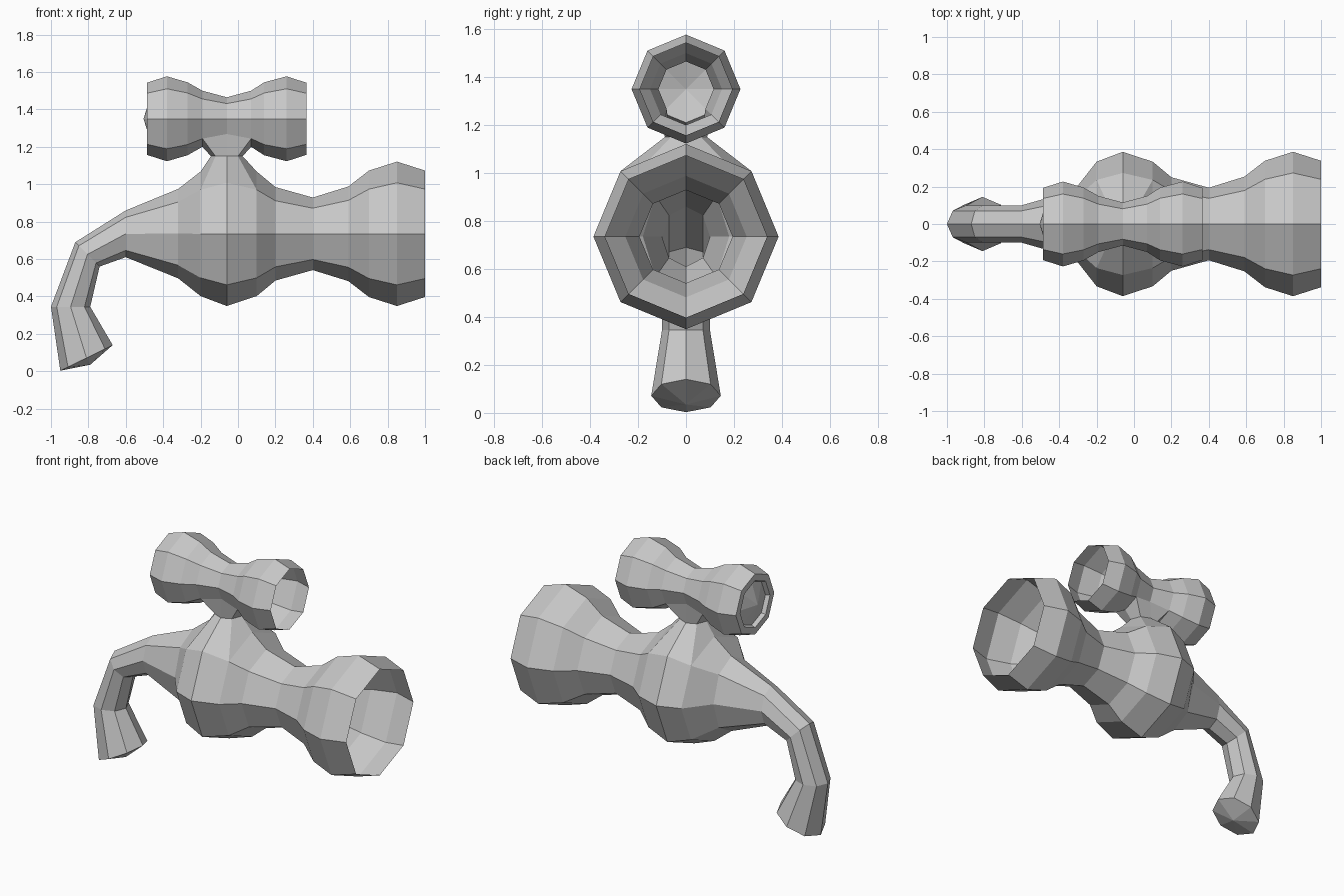
import bpy
from math import cos, sin, pi

cube = bpy.data.objects.get("Cube")
if cube:
    bpy.data.objects.remove(cube)

SIDES = 8
BODY_Z, HANDLE_Z = 0.735, 1.35

grey = bpy.data.materials.new("plain grey")
grey.use_nodes = True
COLOUR = (0.58, 0.58, 0.58, 1)
grey.diffuse_color = COLOUR
grey.node_tree.nodes["Principled BSDF"].inputs["Base Color"].default_value = COLOUR


def ring(top, bottom, half_width):
    """Octagon through a top and a bottom (x, z) point, with a given half width in y."""
    cx, cz = (top[0] + bottom[0]) / 2, (top[1] + bottom[1]) / 2
    points = []
    for i in range(SIDES):
        a = 2 * pi * i / SIDES
        points.append((cx + cos(a) * (top[0] - cx),
                       sin(a) * half_width,
                       cz + cos(a) * (top[1] - cz)))
    return points


def round_ring(x, r, z):
    return ring((x, z + r), (x, z - r), r)


def loft(name, rings, tip=None, holes=()):
    """Skin the rings, leaving out (segment, side) holes, with an optional end fan."""
    verts = [p for loop in rings for p in loop]
    faces = []
    for s in range(len(rings) - 1):
        for i in range(SIDES):
            if (s, i) not in holes:
                j = (i + 1) % SIDES
                a, b = s * SIDES, (s + 1) * SIDES
                faces.append((a + i, a + j, b + j, b + i))
    if tip:
        last = len(verts) - SIDES
        verts.append(tip)
        for i in range(SIDES):
            faces.append((last + i, last + (i + 1) % SIDES, len(verts) - 1))
    mesh = bpy.data.meshes.new(name)
    mesh.from_pydata(verts, [], faces)
    mesh.materials.append(grey)
    obj = bpy.data.objects.new(name, mesh)
    bpy.context.collection.objects.link(obj)
    return obj


# Body: open bell, waist and bulb, running into the bent spout
body_profile = [(1.0, 0.338), (0.85, 0.386), (0.70, 0.338), (0.59, 0.253),
                (0.40, 0.194), (0.20, 0.25), (0.10, 0.333), (-0.06, 0.386),
                (-0.20, 0.333)]
body_rings = [round_ring(x, r, BODY_Z) for x, r in body_profile]
body_rings += [
    ring((-0.32, 0.975), (-0.32, 0.497), 0.18),
    ring((-0.60, 0.86), (-0.60, 0.61), 0.10),
    ring((-0.87, 0.69), (-0.74, 0.56), 0.10),
    ring((-1.0, 0.345), (-0.79, 0.345), 0.10),
    ring((-0.95, 0.003), (-0.67, 0.14), 0.145),
]
loft("body_and_spout", body_rings, tip=(-0.79, 0, 0.035),
     holes=[(s, i) for s in (6, 7) for i in (0, 7)])

# Handle: double-bulged tube, open on the left, recessed cap on the right
handle_profile = [(0.365, 0.193), (0.26, 0.227), (0.14, 0.195), (0.07, 0.15),
                  (-0.06, 0.115), (-0.19, 0.15), (-0.27, 0.195), (-0.38, 0.227),
                  (-0.487, 0.193), (-0.487, 0.15), (-0.462, 0.14)]
loft("handle", [round_ring(x, r, HANDLE_Z) for x, r in handle_profile],
     tip=(-0.505, 0, HANDLE_Z),
     holes=[(s, i) for s in (3, 4) for i in (3, 4)])


def saddle(profile, z, side):
    """Loop on the upper (+1) or lower (-1) faces around three profile rings."""
    right, middle, left = sorted(profile)
    d = cos(pi / 4)
    diagonal = [(x, r * d, z + side * r * d) for x, r in (right, middle, left)]
    mirrored = [(x, -y, h) for x, y, h in reversed(diagonal)]
    return ([(right[0], 0, z + side * right[1])] + diagonal
            + [(left[0], 0, z + side * left[1])] + mirrored)


# Neck: pinched bridge between the handle's underside and the bulb's top
waist = [(-0.06 - 0.085 * cos(2 * pi * i / SIDES), 0.088 * sin(2 * pi * i / SIDES), 1.15)
         for i in range(SIDES)]
loft("neck", [saddle(handle_profile[3:6], HANDLE_Z, -1), waist,
              saddle(body_profile[6:9], BODY_Z, 1)])
